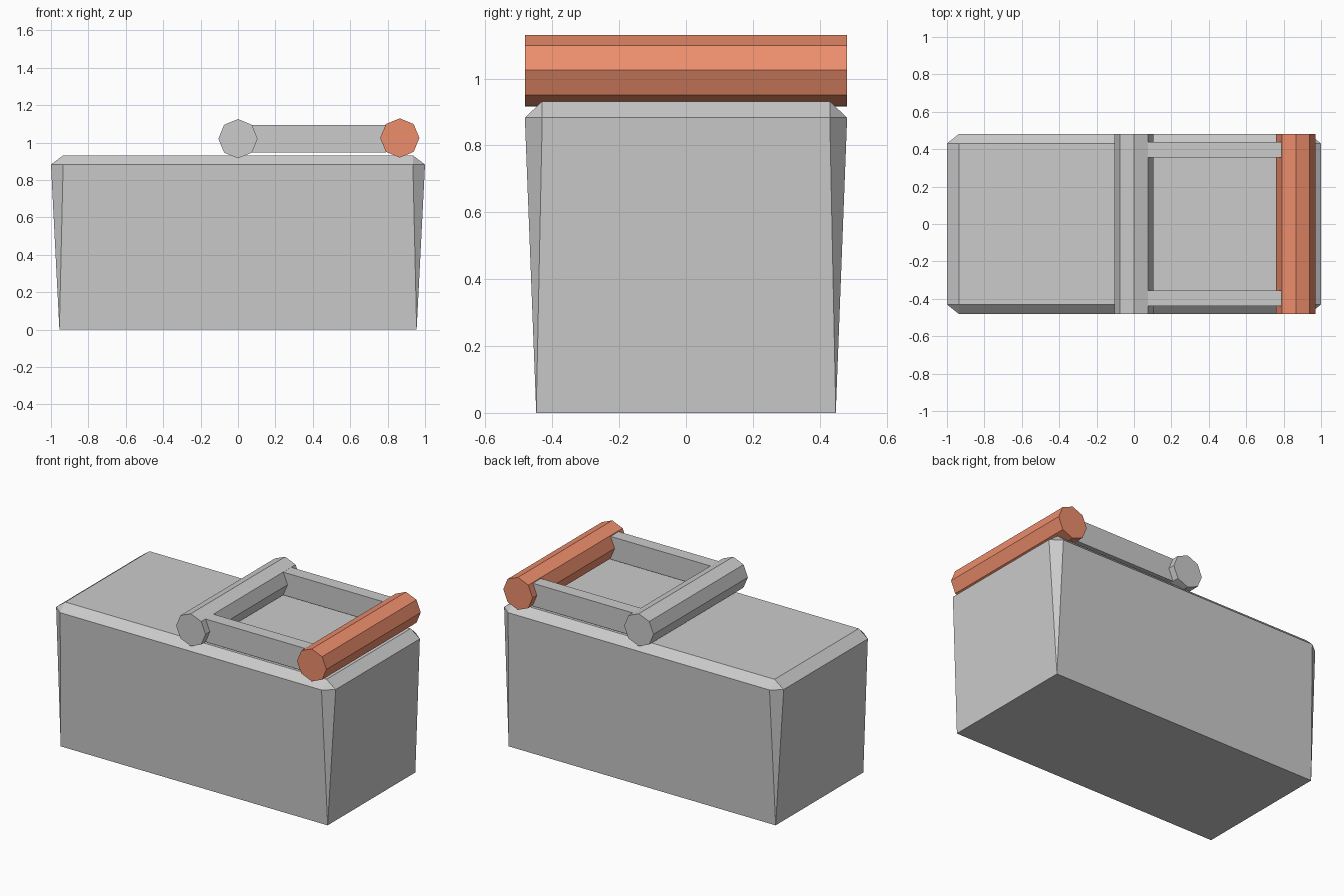
import bpy, bmesh
from math import pi
from mathutils import Matrix

if "Cube" in bpy.data.objects:
    bpy.data.objects.remove(bpy.data.objects["Cube"])


def finish(bm, name):
    bmesh.ops.recalc_face_normals(bm, faces=bm.faces)
    mesh = bpy.data.meshes.new(name)
    bm.to_mesh(mesh)
    bm.free()
    obj = bpy.data.objects.new(name, mesh)
    bpy.context.collection.objects.link(obj)
    return obj


# Tapered box: square base, chamfered shoulder, smaller flat top
bm = bmesh.new()
for sx in (-1, 1):
    for sy in (-1, 1):
        for x, y, z in ((0.955, 0.448, 0), (1.0, 0.43, 0.883),
                        (0.935, 0.482, 0.883), (0.935, 0.43, 0.932)):
            bm.verts.new((sx * x, sy * y, z))
bmesh.ops.convex_hull(bm, input=bm.verts)
bmesh.ops.dissolve_limit(bm, angle_limit=0.02, verts=bm.verts, edges=bm.edges)
finish(bm, "box_body")


# Eight-sided rods lying across the box
def rod(name, x, z):
    bm = bmesh.new()
    turn = Matrix.Translation((x, 0, z)) @ Matrix.Rotation(pi / 2, 4, 'X')
    bmesh.ops.create_cone(bm, cap_ends=True, segments=8, radius1=0.105,
                          radius2=0.105, depth=0.964, matrix=turn)
    return finish(bm, name)


rod("hinge_rod", 0.0, 1.021)
grip = rod("grip_rod", 0.865, 1.025)
red = bpy.data.materials.new("grip_red")
red.diffuse_color = (0.85, 0.27, 0.15, 1)
red.use_nodes = True
red.node_tree.nodes["Principled BSDF"].inputs["Base Color"].default_value = red.diffuse_color
grip.data.materials.append(red)

# Flat arms joining the two rods
for side, name in ((-1, "front_arm"), (1, "back_arm")):
    bm = bmesh.new()
    bmesh.ops.create_cube(bm, size=1, matrix=Matrix.Translation((0.4325, side * 0.397, 1.021))
                          @ Matrix.Diagonal((0.717, 0.082, 0.148, 1)))
    finish(bm, name)
